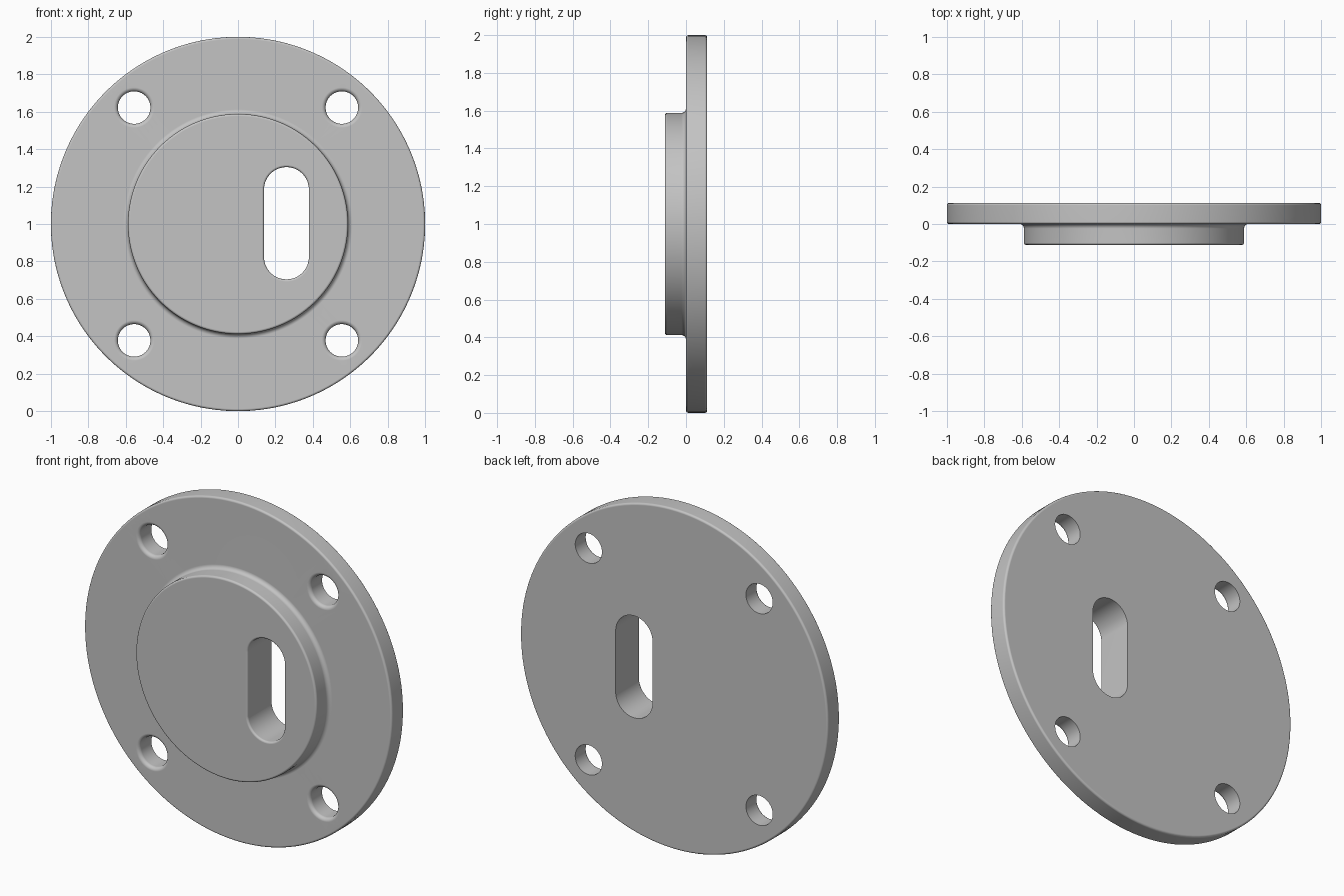
import bpy, bmesh
from math import sin, cos, pi, radians

cube = bpy.data.objects.get("Cube")
if cube:
    bpy.data.objects.remove(cube, do_unlink=True)

FRONT, STEP, BACK = -0.112, 0.0, 0.112   # depths of boss face, flange face, rear face
MID = 1.0                                # height of the disc centre


def arc(r0, y0, r1, y1, r_first, steps=4):
    """Quarter round between two (radius, depth) points; r_first: leaves along the face."""
    pts = []
    for i in range(steps + 1):
        a = pi / 2 * i / steps
        u, v = (sin(a), 1 - cos(a)) if r_first else (1 - cos(a), sin(a))
        pts.append((r0 + (r1 - r0) * u, y0 + (y1 - y0) * v))
    return pts


def solid(name, profile, cx=0.0, cz=MID, stretch=0.0, sides=64):
    """Loft round (or slot-shaped, if stretched) rings along y and cap both ends."""
    bm = bmesh.new()
    rings = []
    for r, y in profile:
        ring = []
        for i in range(sides):
            a = 2 * pi * (i + 0.5) / sides
            shift = stretch if sin(a) > 0 else -stretch
            ring.append(bm.verts.new((cx + r * cos(a), y, cz + r * sin(a) + shift)))
        rings.append(ring)
    for lo, hi in zip(rings, rings[1:]):
        for i in range(sides):
            j = (i + 1) % sides
            bm.faces.new((lo[i], lo[j], hi[j], hi[i]))
    bm.faces.new(rings[0])
    bm.faces.new(rings[-1])
    bmesh.ops.recalc_face_normals(bm, faces=bm.faces)
    mesh = bpy.data.meshes.new(name)
    bm.to_mesh(mesh)
    bm.free()
    obj = bpy.data.objects.new(name, mesh)
    bpy.context.collection.objects.link(obj)
    return obj


# Flanged disc: raised boss, fillet at its foot, rounded rim
B, F = 0.012, 0.024
BOSS, RIM = 0.588, 1.0
profile = (arc(BOSS - B, FRONT, BOSS, FRONT + B, True)
           + arc(BOSS, STEP - F, BOSS + F, STEP, False)
           + arc(RIM - B, STEP, RIM, STEP + B, True)
           + arc(RIM, BACK - B, RIM - B, BACK, False))
plate = solid("flanged_plate", profile, sides=144)

# Cutters: four screw holes with rounded mouths, one upright slot
HOLE, MOUTH = 0.087, 0.108
hole_profile = ([(MOUTH, STEP - 0.05)]
                + arc(MOUTH, STEP, HOLE, STEP + MOUTH - HOLE, True)
                + [(HOLE, BACK + 0.05)])
cutters = [solid("hole_cutter", hole_profile, sx * 0.555, MID + sz * 0.622, sides=48)
           for sx in (-1, 1) for sz in (-1, 1)]

SLOT = 0.12
slot_profile = ([(SLOT + B, FRONT - 0.05)]
                + arc(SLOT + B, FRONT, SLOT, FRONT + B, True)
                + [(SLOT, BACK + 0.05)])
cutters.append(solid("slot_cutter", slot_profile, 0.259, MID + 0.004, 0.18, sides=48))

bpy.ops.object.select_all(action='DESELECT')
bpy.context.view_layer.objects.active = plate
plate.select_set(True)
for cutter in cutters:
    cutter.hide_render = True
    mod = plate.modifiers.new("cut", 'BOOLEAN')
    mod.operation = 'DIFFERENCE'
    mod.solver = 'EXACT'
    mod.object = cutter
    bpy.ops.object.modifier_apply(modifier=mod.name)
    bpy.data.objects.remove(cutter, do_unlink=True)

# Smooth shading with flat faces kept flat
bpy.ops.object.shade_smooth_by_angle(angle=radians(30))
weighted = plate.modifiers.new("flat_faces", 'WEIGHTED_NORMAL')
weighted.keep_sharp = True

# Plain grey metal
GREY = (0.55, 0.55, 0.55, 1.0)
grey = bpy.data.materials.new("plain_grey")
grey.use_nodes = True
grey.diffuse_color = GREY
grey.node_tree.nodes["Principled BSDF"].inputs["Base Color"].default_value = GREY
plate.data.materials.clear()
plate.data.materials.append(grey)
